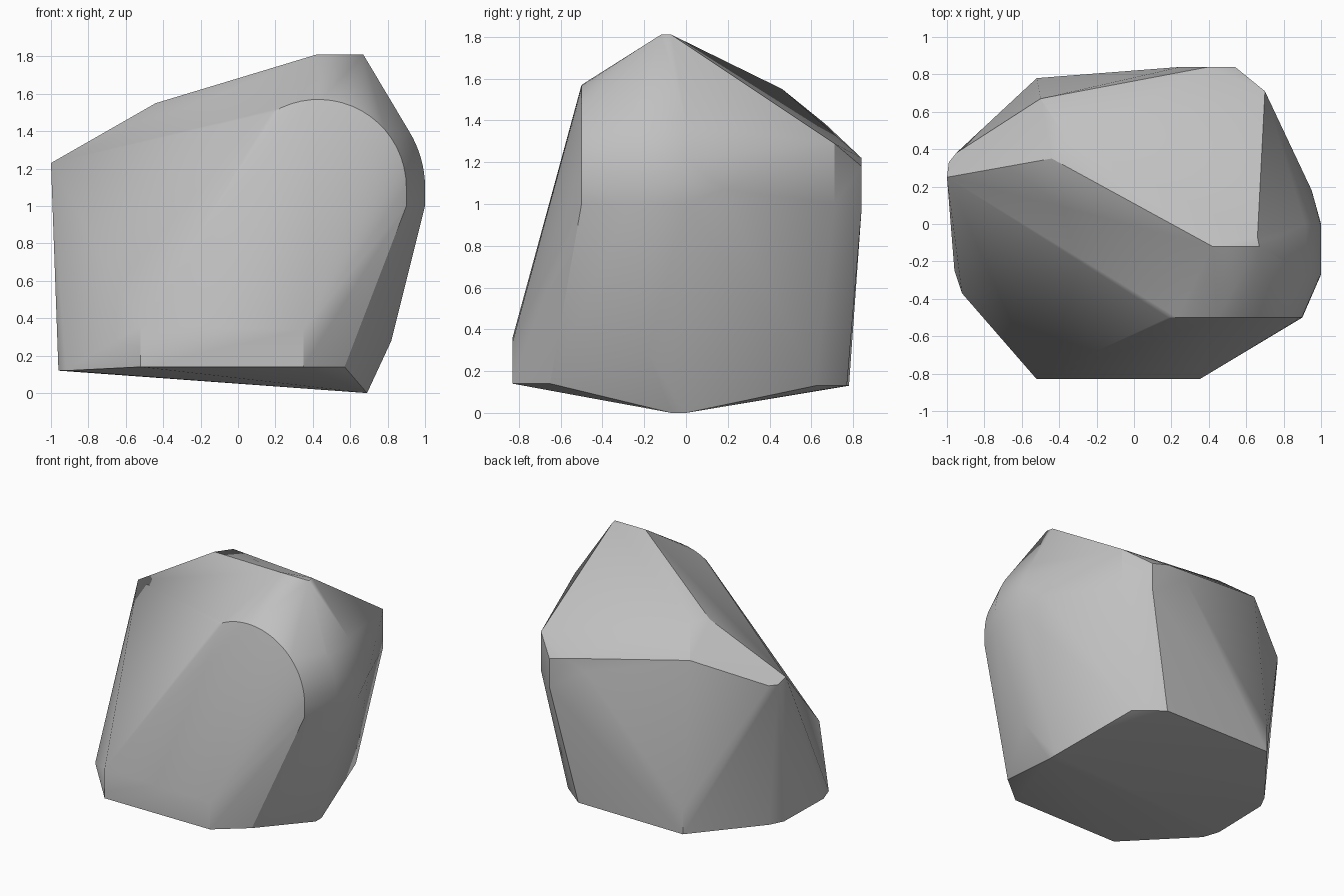
import bpy
import bmesh
from math import cos, sin, radians

default_cube = bpy.data.objects.get("Cube")
if default_cube:
    bpy.data.objects.remove(default_cube, do_unlink=True)


def arc(radius, y, start, end, steps):
    """Points of an upright arc around the rounded shoulder."""
    for i in range(steps + 1):
        angle = radians(start + (end - start) * i / steps)
        yield (0.43 + radius * cos(angle), y, 1.1 + radius * sin(angle))


def column(x, y, *heights):
    """Corners standing above each other."""
    return [(x, y, z) for z in heights]


corners = []

# Underside: a shallow keel and the rim around it
corners += [(0.69, y, 0) for y in (-0.07, 0)]
rim = [(-0.92, -0.37), (-0.96, -0.25), (-0.95, 0.2), (-0.9, 0.3)]
corners += [(x, y, 0.12) for x, y in rim]
corners += [(x, y, 0.13) for x, y in ((0.35, 0.77), (0.54, 0.62))]
corners += [(0.57, -0.65, 0.14), (0.82, -0.18, 0.28)]

# Steep corners at the foot, front and back
corners += column(-0.52, -0.83, 0.14, 0.36)
corners += column(0.35, -0.83, 0.14, 0.34)
corners += column(-0.52, 0.78, 0.13, 0.32)

# Rounded shoulder on the front and left
corners += arc(0.47, -0.5, 0, 122, 18)
corners += column(0.9, -0.5, 1.0)
for y in (-0.27, 0):
    corners += arc(0.57, y, 0, 32, 8)
    corners += column(1.0, y, 1.0)
corners += column(0.95, 0.18, 1.07)

# Back bulge
corners += column(0.7, 0.71, 1.0, 1.29)
corners += column(0.54, 0.84, 0.97, 1.18)
corners += column(0.4, 0.84, 1.22)
corners += column(0.25, 0.84, 1.16)
corners += column(-0.5, 0.67, 1.38)

# Right-hand point
corners += [(-1, 0.25, 1.23), (-0.99, 0.33, 1.2), (-0.95, 0.38, 1.2)]

# Crest and the ridge sloping down from it
corners += [(0.42, -0.12, 1.81), (0.67, -0.12, 1.81), (0.66, -0.07, 1.81)]
corners += [(-0.44, 0.35, 1.55), (-0.36, 0.46, 1.55)]

# Wrap the corners in one convex skin and merge its coplanar faces
bm = bmesh.new()
for corner in corners:
    bm.verts.new(corner)
bmesh.ops.convex_hull(bm, input=bm.verts[:])
loose = [v for v in bm.verts if not v.link_faces]
bmesh.ops.delete(bm, geom=loose, context='VERTS')
bmesh.ops.dissolve_limit(bm, angle_limit=radians(1), verts=bm.verts[:], edges=bm.edges[:])
bmesh.ops.recalc_face_normals(bm, faces=bm.faces[:])

mesh = bpy.data.meshes.new("boulder")
bm.to_mesh(mesh)
bm.free()
boulder = bpy.data.objects.new("boulder", mesh)
bpy.context.collection.objects.link(boulder)

# Plain stone colour
stone = bpy.data.materials.new("stone_grey")
stone.use_nodes = True
grey = (0.53, 0.53, 0.53, 1)
stone.diffuse_color = grey
stone.node_tree.nodes["Principled BSDF"].inputs["Base Color"].default_value = grey
mesh.materials.append(stone)

# Soft shading over the rounded parts, crisp main edges
bpy.ops.object.select_all(action='DESELECT')
boulder.select_set(True)
bpy.context.view_layer.objects.active = boulder
bpy.ops.object.shade_smooth_by_angle(angle=radians(25))
